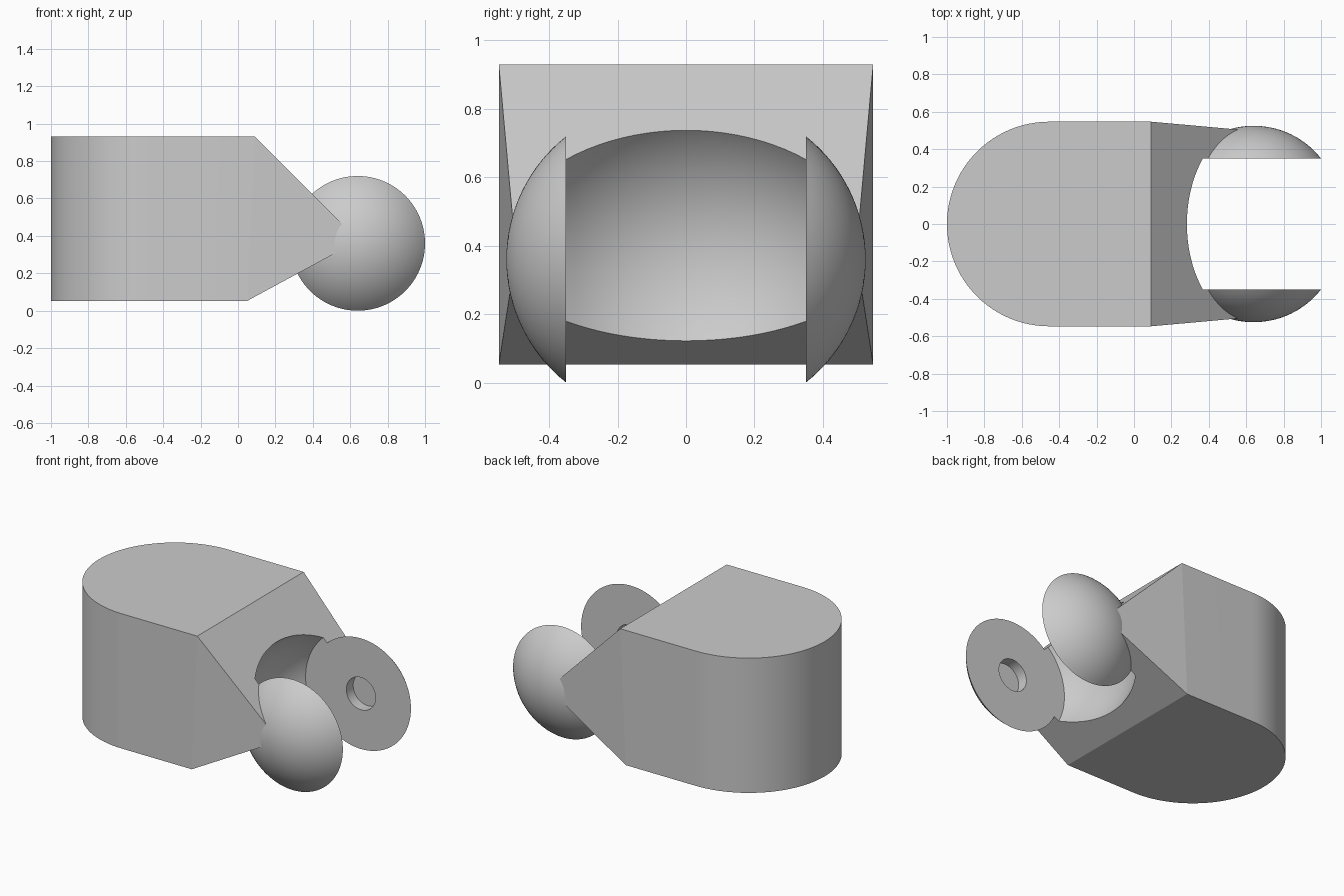
import bpy, bmesh, math
from mathutils import Vector

if "Cube" in bpy.data.objects:
    bpy.data.objects.remove(bpy.data.objects["Cube"])

CX, CZ = 0.64, 0.36          # axis of the jaw, running along y
FACE, RIM, TIP = 0.35, 0.36, 0.525
HOLE_R, HOLE_Y = 0.105, 0.42

grey = bpy.data.materials.new("plain grey")
grey.diffuse_color = (0.6, 0.6, 0.6, 1)
grey.use_nodes = True
grey.node_tree.nodes["Principled BSDF"].inputs["Base Color"].default_value = grey.diffuse_color


def make_object(name, bm):
    bmesh.ops.recalc_face_normals(bm, faces=bm.faces[:])
    mesh = bpy.data.meshes.new(name)
    bm.to_mesh(mesh)
    bm.free()
    mesh.materials.append(grey)
    obj = bpy.data.objects.new(name, mesh)
    bpy.context.collection.objects.link(obj)
    return obj


def activate(obj):
    bpy.ops.object.select_all(action='DESELECT')
    obj.select_set(True)
    bpy.context.view_layer.objects.active = obj


def smooth(obj, degrees):
    activate(obj)
    bpy.ops.object.shade_smooth_by_angle(angle=math.radians(degrees))


def lathe(name, profile, side=1, steps=96):
    """Spin (radius, y) points around the jaw axis."""
    bm = bmesh.new()
    verts = [bm.verts.new((CX + r, side * y, CZ)) for r, y in profile]
    edges = [bm.edges.new(pair) for pair in zip(verts, verts[1:])]
    bmesh.ops.spin(bm, geom=verts + edges, cent=(CX, 0, CZ), axis=(0, 1, 0),
                   angle=math.tau, steps=steps)
    bmesh.ops.remove_doubles(bm, verts=bm.verts[:], dist=1e-5)
    return make_object(name, bm)


# Body: rounded back, straight sides, wedge narrowing to the jaw axis
W = 0.547
bm = bmesh.new()
for z, x_end in ((0.053, 0.05), (0.93, 0.09)):
    for i in range(49):
        a = math.pi * (0.5 + i / 48)
        bm.verts.new((-1 + W + W * math.cos(a), W * math.sin(a), z))
    for s in (-1, 1):
        bm.verts.new((x_end, s * W, z))
for s in (-1, 1):
    bm.verts.new((0.645, s * 0.497, 0.375))
bmesh.ops.convex_hull(bm, input=bm.verts[:])
bmesh.ops.dissolve_limit(bm, angle_limit=math.radians(0.3),
                         verts=bm.verts[:], edges=bm.edges[:])
body = make_object("body", bm)

# Barrel-shaped socket with axle holes, cut from the wedge
end = FACE + 0.001
a_max = math.asin(end / 0.57)
barrel = []
for i in range(21):
    a = a_max * (i / 10 - 1)
    barrel.append((0.57 * math.cos(a) - 0.05, 0.57 * math.sin(a)))
hr, hy = HOLE_R + 0.002, HOLE_Y + 0.002
socket = lathe("socket_cutter", [(0, -hy), (hr, -hy), (hr, -end)] + barrel
               + [(hr, end), (hr, hy), (0, hy)])
socket.hide_render = True
cut = body.modifiers.new("socket", 'BOOLEAN')
cut.operation = 'DIFFERENCE'
cut.solver = 'EXACT'
cut.object = socket
activate(body)
bpy.ops.object.modifier_apply(modifier=cut.name)
bpy.data.objects.remove(socket)
smooth(body, 4.5)

# Domed caps on both sides, each with a round blind hole inside
rise = TIP - FACE
R = (RIM ** 2 + rise ** 2) / (2 * rise)
a_rim = math.asin(RIM / R)
dome = []
for i in range(17):
    a = a_rim * (1 - i / 16)
    dome.append((R * math.sin(a), TIP - R + R * math.cos(a)))
for name, side in (("front_cap", -1), ("back_cap", 1)):
    cap = lathe(name, [(0, HOLE_Y), (HOLE_R, HOLE_Y), (HOLE_R, FACE)] + dome, side)
    smooth(cap, 30)
